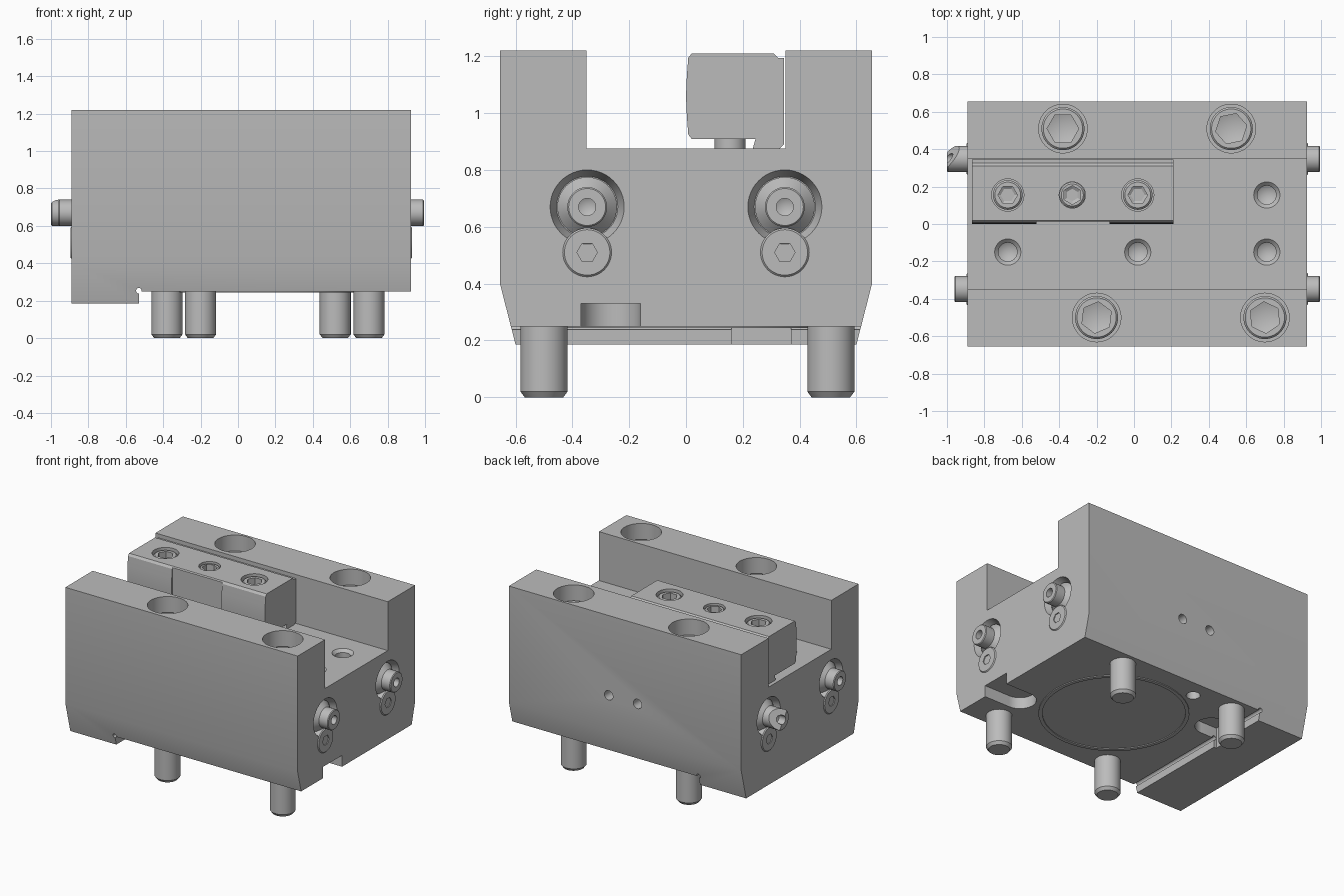
import bpy, bmesh, math
from mathutils import Vector, Matrix

cube = bpy.data.objects.get("Cube")
if cube:
    bpy.data.objects.remove(cube, do_unlink=True)

steel = bpy.data.materials.new("machined grey steel")
steel.use_nodes = True
GREY = (0.5, 0.5, 0.5, 1)
steel.diffuse_color = GREY
steel.node_tree.nodes["Principled BSDF"].inputs["Base Color"].default_value = GREY
UP, DOWN = (0, 0, 1), (0, 0, -1)


def finish(name, bm):
    bmesh.ops.recalc_face_normals(bm, faces=bm.faces)
    mesh = bpy.data.meshes.new(name)
    bm.to_mesh(mesh)
    bm.free()
    mesh.materials.append(steel)
    ob = bpy.data.objects.new(name, mesh)
    bpy.context.collection.objects.link(ob)
    return ob


def prism(name, pts, x0, x1):
    """Closed (y, z) outline extruded along x."""
    bm = bmesh.new()
    face = bm.faces.new([bm.verts.new((x0, y, z)) for y, z in pts])
    out = bmesh.ops.extrude_face_region(bm, geom=[face])["geom"]
    verts = [v for v in out if isinstance(v, bmesh.types.BMVert)]
    bmesh.ops.translate(bm, verts=verts, vec=(x1 - x0, 0, 0))
    return finish(name, bm)


def box(x0, x1, y0, y1, z0, z1):
    return prism("cutter", [(y0, z0), (y1, z0), (y1, z1), (y0, z1)], x0, x1)


def lathe(name, pts, loc, axis=UP, segs=48, turn=0.0):
    """(radius, height) outline turned about an axis; starts and ends on it."""
    bm = bmesh.new()
    place = Matrix.Translation(loc) @ Vector(axis).to_track_quat('Z', 'Y').to_matrix().to_4x4()
    rings = []
    for r, h in pts:
        angles = [turn + math.tau * i / segs for i in range(segs)] if r else [0]
        rings.append([bm.verts.new(place @ Vector((r * math.cos(a), r * math.sin(a), h)))
                      for a in angles])
    for a, b in zip(rings, rings[1:]):
        for i in range(segs):
            j = (i + 1) % segs
            quad = [a[i % len(a)], a[j % len(a)], b[j % len(b)], b[i % len(b)]]
            bm.faces.new(list(dict.fromkeys(quad)))
    return finish(name, bm)


def drill(loc, r, depth, axis=UP, segs=48, tip=0.0, turn=0.0):
    """Cutter for a hole whose mouth lies at loc, opening along axis."""
    return lathe("cutter", [(0, 0.02), (r, 0.02), (r, -depth), (0, -depth - tip)],
                 loc, axis, segs, turn)


def cut(target, cutters):
    bpy.context.view_layer.objects.active = target
    for c in cutters:
        c.hide_render = True
        mod = target.modifiers.new("cut", 'BOOLEAN')
        mod.operation, mod.solver, mod.object = 'DIFFERENCE', 'EXACT', c
        bpy.ops.object.modifier_apply(modifier=mod.name)
        bpy.data.objects.remove(c, do_unlink=True)


def screw(name, loc, head_r, head_h, shank_r, bottom, hex_r, turn=0.0):
    """Cap screw with its head top at loc and its shank end at z = bottom."""
    low = bottom - loc[2]
    ob = lathe(name, [(0, 0), (head_r - 0.01, 0), (head_r, -0.01), (head_r, -head_h),
                      (shank_r, -head_h), (shank_r, low + 0.02),
                      (shank_r - 0.015, low), (0, low)], loc)
    cut(ob, [drill(loc, hex_r, 0.06, segs=6, tip=0.03, turn=turn)])


# Main body: channelled block with tapered lower flanks
X0, X1, FLOOR, TOP = -0.89, 0.925, 0.875, 1.22
half = [(0.60, 0.185), (0.655, 0.4), (0.655, TOP), (0.35, TOP), (0.35, FLOOR)]
body = prism("body", half + [(-y, z) for y, z in reversed(half)], X0, X1)
bolts = [(-0.38, 0.51), (0.52, 0.51), (-0.2, -0.5), (0.70, -0.5)]
tapped = [(-0.675, -0.15), (0.02, -0.15), (0.71, -0.15), (0.71, 0.155)]

# Underside step with corner relief, locating slots and small hole
cutters = [box(-0.53, 1.2, -1, 1, 0, 0.25),
           lathe("cutter", [(0, -1), (0.015, -1), (0.015, 1), (0, 1)],
                 (-0.53, 0, 0.253), (0, 1, 0), 16),
           box(0.725, 1.0, -0.37, -0.16, 0.1, 0.33),
           drill((0.725, -0.265, 0.25), 0.105, 0.08, DOWN),
           box(-0.55, -0.42, 0.16, 0.37, 0.1, 0.33),
           drill((-0.42, 0.265, 0.25), 0.105, 0.08, DOWN),
           drill((-0.08, 0.49, 0.25), 0.045, 0.1, DOWN)]

# Bolt counterbores, tapped floor holes and two rear holes
cutters += [drill((x, y, TOP), 0.13, 0.23) for x, y in bolts]
for x, y in tapped:
    cutters.append(lathe("cutter", [(0, 0.02), (0.09, 0.02), (0.05, -0.02),
                                    (0.05, -0.2), (0, -0.23)], (x, y, FLOOR)))
cutters += [drill((x, 0.655, 0.656), 0.033, 0.08, (0, 1, 0), 32, 0.02)
            for x in (0.145, -0.08)]

# Conical recesses in both ends
ends = [(x, s, y) for x, s in ((X1, 1), (X0, -1)) for y in (0.348, -0.348)]
for x, s, y in ends:
    cutters.append(lathe("cutter", [(0, 0.02), (0.138, 0.02), (0.108, -0.06), (0, -0.06)],
                         (x, y, 0.67), (s, 0, 0)))
cut(body, cutters)

# Long mounting bolts
for i, (x, y) in enumerate(bolts):
    screw(f"mounting_bolt_{i + 1}", (x, y, 1.12), 0.115, 0.14, 0.083, 0.0, 0.085, 0.2 * i)

# Flush plugs in the channel floor
for i, (x, y) in enumerate([(-0.33, -0.15), (0.365, -0.15), (0.365, 0.155)]):
    lathe(f"floor_plug_{i + 1}", [(0, -0.02), (0.1, -0.02), (0.1, 0.001), (0, 0.001)],
          (x, y, FLOOR))

# Sealing ring under the body
lathe("sealing_ring", [(0, 0.02), (0.48, 0.02), (0.48, -0.006), (0.455, -0.006),
                       (0.455, 0.003), (0, 0.003)], (0.167, 0, 0.25))

# Coolant fittings and their retaining screws on both ends
for i, (x, s, y) in enumerate(ends):
    long = s < 0 < y
    out = 0.11 if long else 0.07
    fitting = lathe(f"end_fitting_{i + 1}",
                    [(0, -0.08), (0.105, -0.08), (0.105, -0.035), (0.07, 0), (0.07, out - 0.005),
                     (0.065, out), (0.03, out), (0.03, out - 0.05), (0, out - 0.065)],
                    (x, y, 0.67), (s, 0, 0))
    if long:
        cut(fitting, [lathe("cutter", [(0, 0), (0.4, 0), (0.4, 0.4), (0, 0.4)],
                            (-0.975, 0.365, 0.685), (-1, 0.7, 0.5), 4)])
    cap = lathe(f"retaining_screw_{i + 1}",
                [(0, -0.1), (0.086, -0.1), (0.086, 0), (0.08, 0.006), (0, 0.006)],
                (x, y, 0.51), (s, 0, 0))
    cut(cap, [drill((x, y, 0.51), 0.036, 0.04, (s, 0, 0), 6, 0.02)])

# Clamping bar with crowned front pads and a rear foot
bar = prism("clamping_bar",
            [(0.02, 0.91), (0.245, 0.91), (0.235, FLOOR), (0.33, FLOOR), (0.345, 0.89),
             (0.345, 1.195), (0.325, 1.195), (0.31, 1.21), (0.02, 1.21), (0.008, 1.195),
             (0.003, 1.13), (0, 1.06), (0.003, 0.99), (0.008, 0.925)], -0.865, 0.21)
bar_holes = [(-0.675, 0.086), (-0.33, 0.07), (0.02, 0.086)]
cut(bar, [box(-0.52, -0.13, -0.1, 0.014, 0.8, 1.3)]
    + [drill((x, 0.155, 1.21), r, 0.08) for x, r in bar_holes])

# Clamping screws and the central set screw
for name, x in (("left", 0.02), ("right", -0.675)):
    screw(f"clamp_screw_{name}", (x, 0.155, 1.198), 0.079, 0.08, 0.055, 0.8, 0.052)
screw("set_screw", (-0.33, 0.155, 1.2), 0.069, 0.08, 0.05, 1.0, 0.05, math.pi / 6)

# Smooth round walls, keep machined edges crisp
bpy.ops.object.select_all(action='DESELECT')
for ob in bpy.context.scene.objects:
    if ob.type == 'MESH' and steel.name in ob.data.materials:
        ob.select_set(True)
        bpy.context.view_layer.objects.active = ob
bpy.ops.object.shade_smooth_by_angle(angle=math.radians(25))
